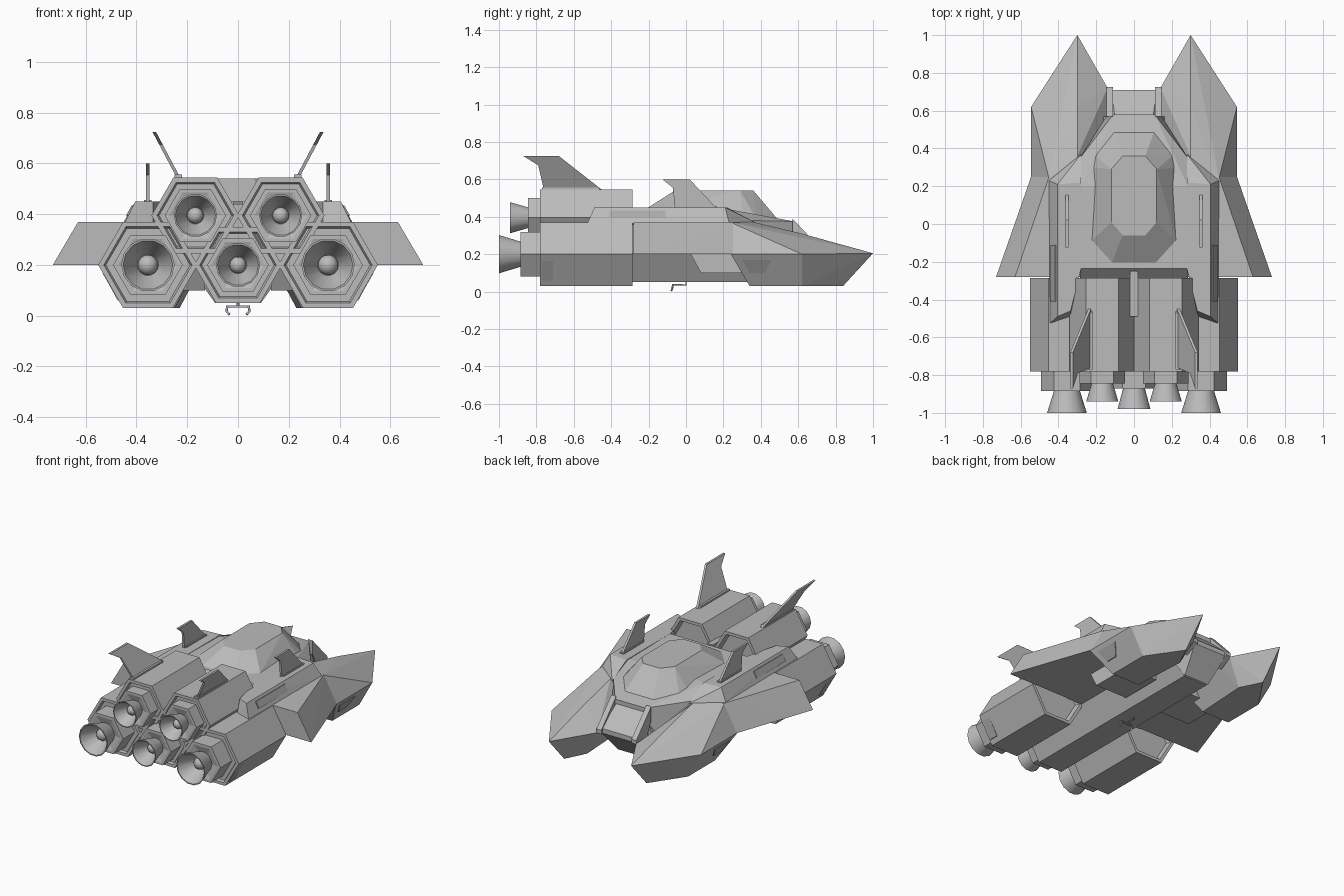
import bpy, bmesh, math
from mathutils import Vector

cube = bpy.data.objects.get("Cube")
if cube:
    bpy.data.objects.remove(cube)


def material(name, value):
    m = bpy.data.materials.new(name)
    m.use_nodes = True
    colour = (value, value, value, 1)
    m.diffuse_color = colour
    m.node_tree.nodes["Principled BSDF"].inputs["Base Color"].default_value = colour
    return m


GREY = material("hull grey", 0.5)
PANEL = material("panel grey", 0.4)


def finish(bm, name, mat=GREY, smooth=False):
    bmesh.ops.recalc_face_normals(bm, faces=bm.faces)
    me = bpy.data.meshes.new(name)
    bm.to_mesh(me)
    bm.free()
    me.materials.append(mat)
    ob = bpy.data.objects.new(name, me)
    bpy.context.collection.objects.link(ob)
    if smooth:
        bpy.ops.object.select_all(action='DESELECT')
        ob.select_set(True)
        bpy.context.view_layer.objects.active = ob
        bpy.ops.object.shade_smooth_by_angle(angle=math.radians(35))
    return ob


def solid(name, points, mirror=False, mat=GREY):
    """Faceted convex block; mirror=True spans both sides of x = 0."""
    bm = bmesh.new()
    for x, y, z in points:
        bm.verts.new((x, y, z))
        if mirror:
            bm.verts.new((-x, y, z))
    res = bmesh.ops.convex_hull(bm, input=bm.verts)
    loose = [v for v in bm.verts if not v.link_faces]
    bmesh.ops.delete(bm, geom=loose, context='VERTS')
    bmesh.ops.dissolve_limit(bm, angle_limit=0.02, verts=bm.verts, edges=bm.edges)
    return finish(bm, name, mat)


def pair(name, points, mat=GREY):
    for side, s in (("left", 1), ("right", -1)):
        solid(f"{side}_{name}", [(s * x, y, z) for x, y, z in points], mat=mat)


def lathe(name, x, z, profile, sides, smooth=False):
    """Rings of (y, radius) around a lengthwise axis, capped at both ends."""
    bm = bmesh.new()
    rings = []
    for y, r in profile:
        angles = [math.tau * i / sides for i in range(sides)]
        rings.append([bm.verts.new((x + r * math.cos(a), y, z + r * math.sin(a))) for a in angles])
    for a, b in zip(rings, rings[1:]):
        for i in range(sides):
            j = (i + 1) % sides
            bm.faces.new((a[i], a[j], b[j], b[i]))
    bm.faces.new(rings[0])
    bm.faces.new(rings[-1])
    return finish(bm, name, smooth=smooth)


def fin(name, x, lean, outline, thick=0.014):
    """Upright plate cut from a (y, z) outline, leaning outwards."""
    z0 = outline[0][1]
    for side, s in (("left", 1), ("right", -1)):
        bm = bmesh.new()
        layers = [[bm.verts.new((s * (x + lean * (z - z0) + d), y, z)) for y, z in outline]
                  for d in (-thick / 2, thick / 2)]
        n = len(outline)
        for i in range(n):
            j = (i + 1) % n
            bm.faces.new((layers[0][i], layers[0][j], layers[1][j], layers[1][i]))
        for layer in layers:
            bm.faces.new(layer)
        finish(bm, f"{side}_{name}")


def engine(name, x, z, r, front, collar_y, end_y, bell):
    back = -0.78
    # Hexagonal casing with recessed ends
    lathe(name + "_casing", x, z, [(back + 0.015, r * 0.7), (back + 0.015, r - 0.03),
          (back, r - 0.022), (back, r), (front, r), (front, r - 0.022),
          (front - 0.03, r - 0.035)], 6)
    lathe(name + "_collar", x, z, [(collar_y + 0.015, bell * 0.6), (collar_y, r * 0.6),
          (collar_y, r * 0.7), (back + 0.03, r * 0.7)], 6)
    lathe(name + "_nozzle", x, z, [(collar_y + 0.02, bell * 0.6), (end_y, bell),
          (end_y, bell * 0.93), (collar_y, bell * 0.4)], 14, True)
    bm = bmesh.new()
    bmesh.ops.create_uvsphere(bm, u_segments=12, v_segments=8, radius=bell * 0.38)
    bmesh.ops.translate(bm, verts=bm.verts, vec=Vector((x, collar_y - 0.015, z)))
    finish(bm, name + "_core", smooth=True)


# Engines
for side, s in (("left", 1), ("right", -1)):
    engine(f"{side}_lower_engine", s * 0.355, 0.2, 0.196, -0.285, -0.885, -1.0, 0.105)
    engine(f"{side}_upper_engine", s * 0.168, 0.395, 0.173, -0.285, -0.845, -0.94, 0.085)
engine("centre_engine", 0, 0.2, 0.173, -0.25, -0.87, -0.98, 0.087)

# Central keel and slanted nose bridge
lathe("keel", 0, 0.2, [(-0.3, 0.173), (0.57, 0.173)], 6)
solid("nose_bridge", [(0.1, 0.56, 0.365), (0.14, 0.55, 0.3), (0.12, 0.71, 0.23),
      (0.12, 0.71, 0.2), (0.09, 0.58, 0.05), (0.14, 0.55, 0.12)], True)
pair("bridge_bracket", [(x, y, z) for x in (0.11, 0.145)
     for y, z in ((0.57, 0.39), (0.57, 0.3), (0.725, 0.225), (0.725, 0.2), (0.64, 0.15))])

# Main deck, with a spine running back between the upper engines
solid("deck", [(0.285, -0.285, 0.2), (0.285, -0.235, 0.45), (0.285, -0.285, 0.4),
      (0.285, 0.2, 0.445), (0.285, 0.35, 0.38), (0.285, 0.35, 0.2),
      (0.11, 0.58, 0.375), (0.11, 0.49, 0.38), (0.14, 0.58, 0.2)], True)
solid("spine", [(0.02, -0.49, 0.44), (0.02, -0.25, 0.45), (0.02, -0.49, 0.3),
      (0.02, -0.25, 0.3)], True)

# Faceted canopy
solid("canopy", [(0.06, -0.06, 0.54), (0.12, 0.01, 0.54), (0.12, 0.29, 0.54),
      (0.06, 0.36, 0.54), (0.12, -0.21, 0.445), (0.225, -0.09, 0.445),
      (0.235, 0.3, 0.4), (0.225, 0.38, 0.38), (0.11, 0.5, 0.375), (0.11, -0.19, 0.4)], True)

# Forward prongs and the wedges behind them
pair("prong", [(0.3, 1.0, 0.205), (0.545, 0.62, 0.2), (0.545, 0.24, 0.2),
     (0.14, 0.72, 0.2), (0.14, 0.6, 0.2), (0.16, 0.24, 0.2), (0.3, 0.84, 0.03),
     (0.45, 0.62, 0.03), (0.45, 0.34, 0.03), (0.25, 0.34, 0.03), (0.23, 0.7, 0.03),
     (0.3, 0.62, 0.31), (0.3, 0.36, 0.372), (0.45, 0.24, 0.37), (0.3, 0.24, 0.37)])
pair("prong_wedge", [(x, y, z) for x in (0.13, 0.36)
     for y, z in ((0.02, 0.21), (0.08, 0.1), (0.36, 0.1), (0.36, 0.21))])

# Wings
pair("wing", [(0.73, -0.28, 0.2), (0.63, -0.28, 0.37), (0.25, -0.28, 0.37),
     (0.2, -0.28, 0.2), (0.545, 0.25, 0.2), (0.45, 0.25, 0.37),
     (0.25, 0.25, 0.37), (0.2, 0.25, 0.2)])

# Shoulder pods with side vents
pair("shoulder_pod", [(0.45, -0.53, 0.36), (0.405, -0.49, 0.45), (0.335, -0.46, 0.45),
     (0.335, -0.49, 0.36), (0.45, 0.23, 0.37), (0.405, 0.21, 0.45), (0.28, 0.22, 0.45),
     (0.28, -0.235, 0.45), (0.28, -0.235, 0.36), (0.28, 0.37, 0.37), (0.31, 0.33, 0.375)])
pair("shoulder_vent", [(x + d, y, z) for x, z in ((0.436, 0.395), (0.4135, 0.435))
     for d in (-0.004, 0.005) for y in (-0.41, -0.11)], PANEL)

# Leaning tail fins and upright shoulder fins, each on a low base
fin("tail_fin", 0.235, 0.53, [(-0.45, 0.545), (-0.68, 0.725), (-0.87, 0.725),
    (-0.79, 0.675), (-0.76, 0.545)])
pair("tail_fin_base", [(x, y, z) for x in (0.22, 0.25) for y, z in
     ((-0.77, 0.53), (-0.77, 0.556), (-0.47, 0.556), (-0.455, 0.53))])
fin("shoulder_fin", 0.355, 0, [(0.16, 0.45), (0.02, 0.6), (-0.125, 0.6),
    (-0.07, 0.555), (-0.06, 0.45)])
pair("shoulder_fin_base", [(x, y, z) for x in (0.34, 0.37) for y in (-0.05, 0.165)
     for z in (0.44, 0.456)])

# Thin hull panels on the engines and prongs
low, high = Vector((0.468, 0, 0.06)), Vector((0.525, 0, 0.165))
pair("engine_panel", [(p.x + d, y, p.z) for p in (low, high) for d in (0.0, 0.006)
     for y in (-0.77, -0.71)], PANEL)
pair("prong_panel", [(0.49 + d, y, 0.1) for d in (0, 0.005) for y in (0.34, 0.42)]
     + [(0.53 + d, y, 0.17) for d in (0, 0.005) for y in (0.3, 0.46)], PANEL)

# Hook under the keel
def rod(name, points, radius=0.005):
    cu = bpy.data.curves.new(name, 'CURVE')
    cu.dimensions = '3D'
    cu.bevel_depth = radius
    cu.bevel_resolution = 1
    cu.use_fill_caps = True
    sp = cu.splines.new('POLY')
    sp.points.add(len(points) - 1)
    for p, co in zip(sp.points, points):
        p.co = (*co, 1)
    cu.materials.append(GREY)
    bpy.context.collection.objects.link(bpy.data.objects.new(name, cu))


rod("hook_bar", [(-0.045, -0.07, 0.036), (0.045, -0.07, 0.036)])
rod("hook_stem", [(0, -0.07, 0.036), (0, 0.0, 0.036), (0, 0.0, 0.06)])
for side, s in (("left", 1), ("right", -1)):
    rod(f"{side}_hook_prong", [(s * 0.042, -0.07, 0.04), (s * 0.045, -0.073, 0.018),
                               (s * 0.034, -0.078, 0.005)])
